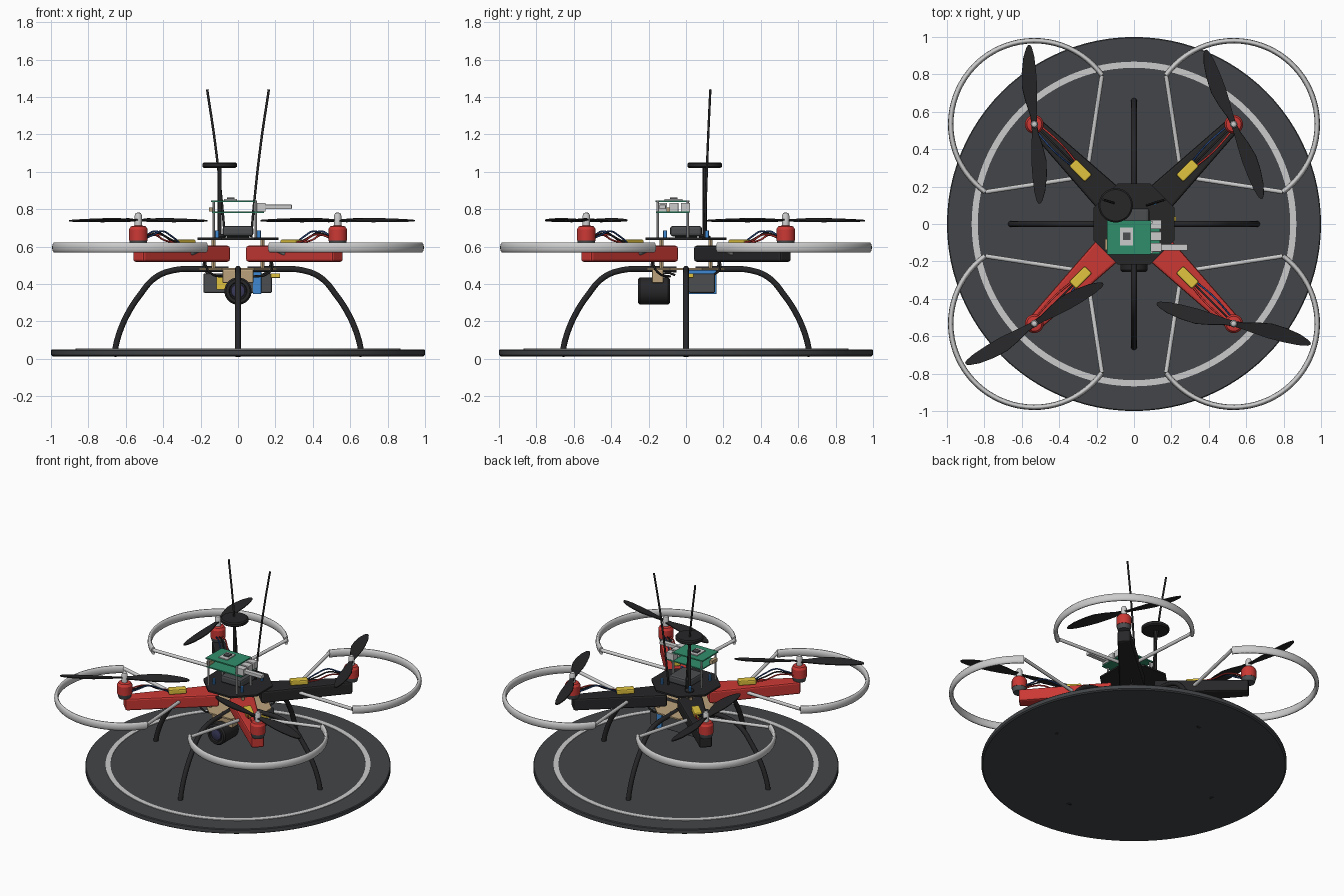
import bpy, bmesh, math
from math import sin, cos, pi, radians
from mathutils import Vector, Matrix

if "Cube" in bpy.data.objects:
    bpy.data.objects.remove(bpy.data.objects["Cube"])

COL = dict(black=(.02, .02, .022), pad=(.055, .06, .065), red=(.6, .04, .035), light=(.55, .55, .55),
           yellow=(.75, .55, .05), blue=(.05, .25, .65), tan=(.5, .36, .2), green=(.03, .27, .15),
           dark=(.07, .075, .08), navy=(.02, .06, .2), glass=(.04, .04, .1))
MATS = {}
for k, c in COL.items():
    MATS[k] = bpy.data.materials.new(k)
    MATS[k].diffuse_color = (*c, 1)


def add(name, bm, col, smooth=False, bevel=0):
    bmesh.ops.recalc_face_normals(bm, faces=bm.faces)
    me = bpy.data.meshes.new(name)
    bm.to_mesh(me)
    bm.free()
    ob = bpy.data.objects.new(name, me)
    bpy.context.collection.objects.link(ob)
    me.materials.append(MATS[col])
    if bevel:
        m = ob.modifiers.new("bevel", 'BEVEL')
        m.width, m.segments = bevel, 2
    if smooth:
        bpy.ops.object.select_all(action='DESELECT')
        ob.select_set(True)
        bpy.context.view_layer.objects.active = ob
        bpy.ops.object.shade_smooth_by_angle()
    return ob


def box(name, lo, hi, col, bevel=0):
    lo, hi = Vector(lo), Vector(hi)
    bm = bmesh.new()
    bmesh.ops.create_cube(bm, size=1)
    bmesh.ops.scale(bm, vec=hi - lo, verts=bm.verts)
    bmesh.ops.translate(bm, vec=(lo + hi) / 2, verts=bm.verts)
    return add(name, bm, col, bevel=bevel)


def lathe(name, profile, col, loc=(0, 0, 0), axis='Z', n=32, turn=0):
    """Revolve (radius, height) points; closes the ends with n-gons."""
    bm = bmesh.new()
    rings = [[bm.verts.new((r * cos(2 * pi * i / n + turn), r * sin(2 * pi * i / n + turn), z))
              for i in range(n)] for r, z in profile]
    for a, b in zip(rings, rings[1:]):
        for i in range(n):
            bm.faces.new((a[i], a[(i + 1) % n], b[(i + 1) % n], b[i]))
    bm.faces.new(rings[0])
    bm.faces.new(rings[-1])
    if axis == 'Y':
        bmesh.ops.rotate(bm, matrix=Matrix.Rotation(pi / 2, 3, 'X'), verts=bm.verts)
    bmesh.ops.translate(bm, vec=loc, verts=bm.verts)
    return add(name, bm, col, smooth=n > 8)


def cyl(name, r, z0, z1, col, x=0, y=0, n=24, turn=0):
    return lathe(name, [(r, z0), (r, z1)], col, (x, y, 0), n=n, turn=turn)


def tube(name, pts, r, col, smooth=True):
    cu = bpy.data.curves.new(name, 'CURVE')
    cu.dimensions, cu.bevel_depth, cu.bevel_resolution = '3D', r, 3
    cu.use_fill_caps, cu.resolution_u = True, 6
    sp = cu.splines.new('BEZIER' if smooth else 'POLY')
    dst = sp.bezier_points if smooth else sp.points
    dst.add(len(pts) - 1)
    for p, q in zip(dst, pts):
        if smooth:
            p.co = q
            p.handle_left_type = p.handle_right_type = 'AUTO'
        else:
            p.co = (*q, 1)
    cu.materials.append(MATS[col])
    ob = bpy.data.objects.new(name, cu)
    bpy.context.collection.objects.link(ob)
    return ob


# Landing pad with painted ring
lathe("landing_pad", [(.99, .013), (1, .02), (1, .045), (.995, .05)], "pad", n=96)
bm = bmesh.new()
prof = [(.835, .048), (.835, .054), (.868, .054), (.868, .048)]
rows = [[bm.verts.new((r * cos(2 * pi * i / 96), r * sin(2 * pi * i / 96), z)) for r, z in prof] for i in range(96)]
for i in range(96):
    a, b = rows[i], rows[(i + 1) % 96]
    for j in range(4):
        bm.faces.new((a[j], a[(j + 1) % 4], b[(j + 1) % 4], b[j]))
add("pad_ring", bm, "light", smooth=True)

# Curved landing legs
LEG = [(.05, .478), (.2, .479), (.34, .474), (.44, .435), (.525, .34), (.595, .23), (.64, .12), (.665, .012)]
for i in range(4):
    c, s = round(cos(i * pi / 2)), round(sin(i * pi / 2))
    tube("landing_leg", [(x * c, x * s, z) for x, z in LEG], .0165, "black")

# Octagonal centre plates
cyl("top_plate", .233, .636, .648, "black", n=8, turn=pi / 8)
cyl("bottom_plate", .225, .474, .484, "tan", n=8, turn=pi / 8)


def arm_mesh(a):
    bm = bmesh.new()
    bmesh.ops.create_cube(bm, size=1)
    for v in bm.verts:
        inner = v.co.x < 0
        v.co = (.14 if inner else .755, math.copysign(.085 if inner else .042, v.co.y),
                .605 if v.co.z > 0 else .518)
    bmesh.ops.rotate(bm, matrix=Matrix.Rotation(a, 3, 'Z'), verts=bm.verts)
    return bm


def propeller(x, y, ang):
    """Two twisted, tapered blades."""
    rows = [(.0, .014, -.014), (.05, .017, -.017), (.12, .034, -.026), (.2, .046, -.034),
            (.28, .04, -.036), (.36, .024, -.034), (.41, .004, -.026), (.425, -.008, -.018)]
    bm = bmesh.new()
    for t in (0, pi):
        vs = []
        for d, w0, w1 in rows:
            tilt = .26 - .3 * d
            vs.append([bm.verts.new(Matrix.Rotation(t, 3, 'Z') @ Vector((d, w, w * tilt))) for w in (w0, w1)])
        for p, q in zip(vs, vs[1:]):
            bm.faces.new((p[0], q[0], q[1], p[1]))
    ob = add("propeller", bm, "black")
    ob.location, ob.rotation_euler = (x, y, .74), (0, 0, ang)
    m = ob.modifiers.new("thick", 'SOLIDIFY')
    m.thickness, m.offset = .007, 0


M = .533
for sx, sy, prop in ((-1, 1, 95.5), (1, 1, 112.5), (-1, -1, 32), (1, -1, -13)):
    x, y, a = sx * M, sy * M, math.atan2(sy, sx)
    R = Matrix.Rotation(a, 3, 'Z')
    add("arm", arm_mesh(a), "red" if sy < 0 else "black", bevel=.012)
    # Motor, shaft and propeller
    lathe("motor", [(.04, .6), (.047, .625), (.048, .632)], "dark", (x, y, 0))
    lathe("motor_bell", [(.05, .632), (.05, .692), (.04, .708), (.02, .712)], "red", (x, y, 0))
    lathe("prop_nut", [(.02, .71), (.02, .765), (.014, .778), (.005, .782)], "light", (x, y, 0), n=16)
    propeller(x, y, radians(prop))
    # Speed controller and its motor wires
    ob = box("speed_controller", (-.06, -.027, .603), (.06, .027, .638), "yellow", .008)
    ob.location, ob.rotation_euler = (sx * .286, sy * .286, 0), (0, 0, a)
    for k, col in ((-1, "red"), (0, "black"), (1, "navy")):
        tube("motor_wire", [R @ Vector(p) for p in ((.46, k * .016, .622), (.53, k * .024, .645 + .012 * k),
             (.6, k * .026, .672 + .01 * k), (.67, k * .022, .66), (.715, k * .018, .645))], .005, col)
    # Power wire dropping to the belly
    tube("power_wire", [R @ Vector(p) for p in ((.25, 0, .53), (.25, .01, .49), (.2, .01, .45), (.12, 0, .44))],
         .006, "black")
    # Propeller guard: tall oval tube plus two spokes
    arc = [R @ Vector((.447 * cos(t), .447 * sin(t), 0)) for t in [radians(-99 + 198 * i / 40) for i in range(41)]]
    g = tube("prop_guard", arc, .0145, "light", smooth=False)
    g.location, g.scale = (x, y, .595), (1, 1, 1.95)
    for e, k in ((arc[0], -1), (arc[-1], 1)):
        foot = R @ Vector((.405, .062 * k, .565))
        tube("guard_spoke", [(x + e.x, y + e.y, .6), foot, R @ Vector((.37, .03 * k, .56))], .012, "light", False)
    # Plate screws and standoffs
    cyl("plate_screw", .01, .648, .687, "blue", sx * .112, sy * .112, 12)
    cyl("standoff", .011, .48, .64, "tan", sx * .13, sy * .13, 12)

# Flight controller case
box("controller_case", (-.082, -.085, .655), (.082, .085, .71), "dark", .014)
box("controller_foot", (-.06, -.06, .645), (.06, .06, .657), "black")

# Companion computer on four posts
for px in (-.13, .095):
    for py in (-.15, .01):
        cyl("board_post", .007, .645, .845, "light", px, py, 10)
box("lower_board", (-.14, -.16, .778), (.14, .02, .786), "green")
box("upper_board", (-.145, -.162, .838), (.092, .02, .847), "green")
box("processor", (-.075, -.115, .847), (-.005, -.02, .854), "light")
box("processor_die", (-.058, -.085, .854), (-.018, -.045, .862), "dark")
for cy in (-.003, -.065, -.125):
    box("board_socket", (.085, cy - .024, .786), (.147, cy + .024, .834), "light", .003)
box("usb_stick", (.14, -.142, .8), (.288, -.108, .824), "light", .004)
box("gold_connector", (-.155, -.14, .786), (-.13, -.08, .81), "tan")

# Navigation puck on a mast
cyl("mast", .011, .645, 1.03, "black", -.098, .1, 12)
lathe("mast_base", [(.03, .646), (.03, .655), (.014, .668)], "black", (-.098, .1, 0))
lathe("navigation_puck", [(.084, 1.02), (.092, 1.027), (.092, 1.043), (.084, 1.05)], "black", (-.098, .1, 0), n=40)

# Antennas
for s in (-1, 1):
    tube("antenna", [(s * .07, .1, .65), (s * .088, .106, .85), (s * .122, .117, 1.15), (s * .165, .13, 1.44)],
         .0065, "black")

# Camera and bracket under the nose
box("camera_bracket", (-.083, -.182, .405), (.083, -.12, .476), "tan", .006)
lathe("camera_body", [(.062, .085), (.073, .095), (.073, .245), (.064, .256), (.048, .256), (.044, .245)],
      "black", (0, 0, .362), 'Y', 40)
lathe("camera_lens", [(.04, .24), (.036, .25), (.018, .256)], "glass", (0, 0, .362), 'Y', 32)
tube("camera_cable", [(.03, -.13, .45), (.02, -.1, .46), (.0, -.06, .448)], .006, "black")

# Battery, strap and leads
box("battery", (-.185, .015, .352), (.182, .155, .456), "dark", .008)
box("battery_strap", (.08, .008, .346), (.125, .163, .474), "blue", .004)
box("battery_label", (-.115, .005, .37), (-.05, .016, .44), "yellow")
box("power_plug", (.175, .0, .432), (.225, .04, .456), "yellow", .004)

for m in bpy.data.materials:
    if m.users and not m.is_grease_pencil:
        m.use_nodes = True
        m.node_tree.nodes["Principled BSDF"].inputs["Base Color"].default_value = m.diffuse_color
